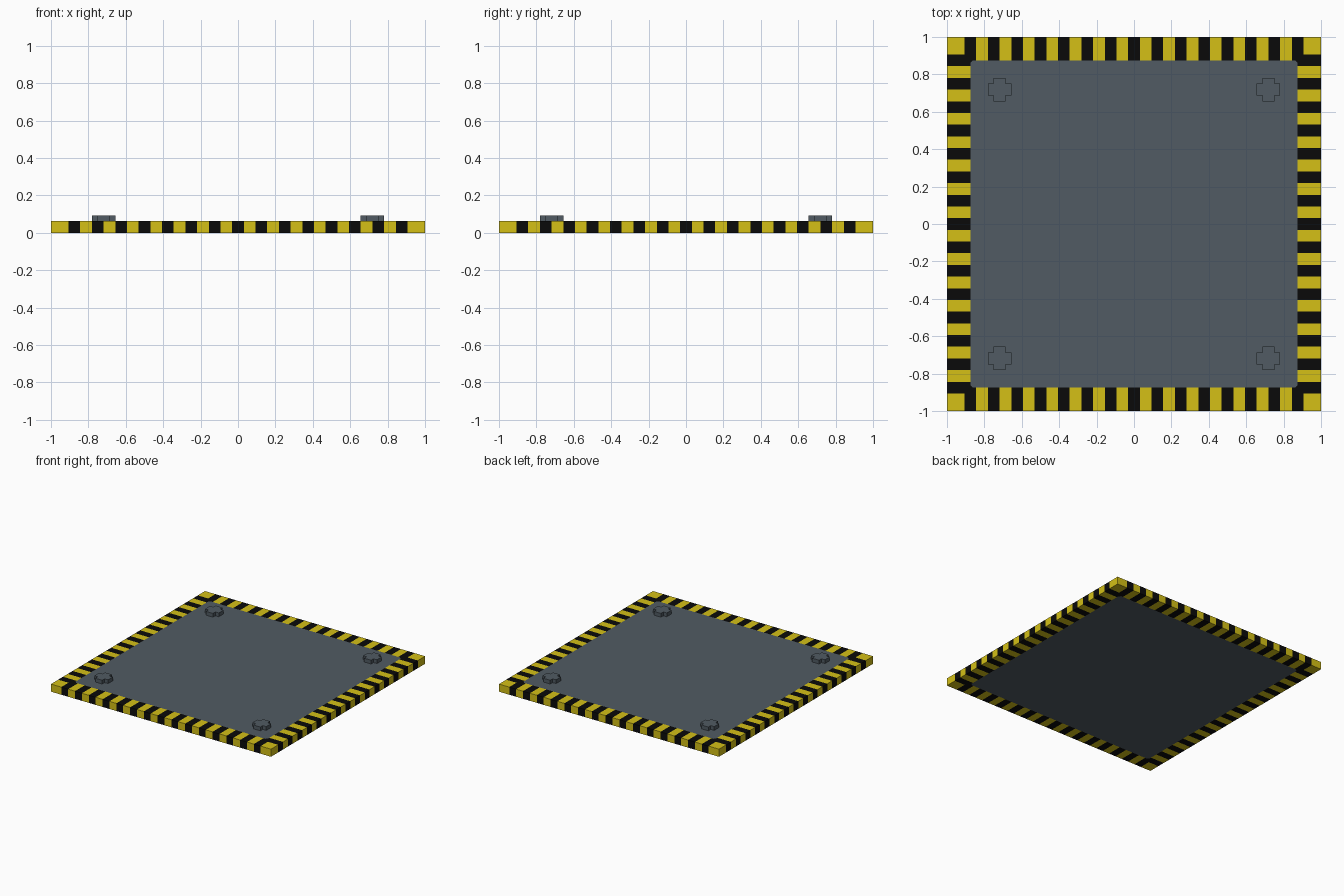
import bpy, bmesh
from mathutils import Vector

if "Cube" in bpy.data.objects:
    bpy.data.objects.remove(bpy.data.objects["Cube"])

U = 0.0625           # stripe width and plate thickness
RIM = 0.875          # inner edge of the striped border
CORNER = 1.735       # |x|+|y| limit that clips the panel corners


def material(name, rgb):
    m = bpy.data.materials.new(name)
    m.diffuse_color = (*rgb, 1)
    m.use_nodes = True
    m.node_tree.nodes["Principled BSDF"].inputs["Base Color"].default_value = m.diffuse_color
    return m


steel = material("slate_grey", (0.082, 0.105, 0.125))
yellow = material("warning_yellow", (0.66, 0.53, 0.008))
black = material("warning_black", (0.003, 0.003, 0.003))


def finish(bm, name, mats):
    me = bpy.data.meshes.new(name)
    bm.to_mesh(me)
    bm.free()
    for m in mats:
        me.materials.append(m)
    ob = bpy.data.objects.new(name, me)
    bpy.context.collection.objects.link(ob)
    return ob


# Plate: one slab, cut along the stripe and panel lines
bm = bmesh.new()
bmesh.ops.create_cube(bm, size=1)
bmesh.ops.scale(bm, vec=(2, 2, U), verts=bm.verts)
bmesh.ops.translate(bm, vec=(0, 0, U / 2), verts=bm.verts)


def cut(co, no):
    bmesh.ops.bisect_plane(bm, geom=bm.verts[:] + bm.edges[:] + bm.faces[:],
                           plane_co=co, plane_no=no, dist=1e-5)


lines = [(k + 0.5) * U for k in range(-15, 15)] + [-RIM, RIM]
for t in lines:
    cut((t, 0, 0), (1, 0, 0))
    cut((0, t, 0), (0, 1, 0))
for sx in (-1, 1):
    for sy in (-1, 1):
        cut(Vector((sx, sy, 0)) * CORNER / 2, Vector((sx, sy, 0)).normalized())

# Colour rule: grey panel inside, alternating stripes along the rim
for f in bm.faces:
    c = f.calc_center_median()
    x, y = abs(c.x), abs(c.y)
    if max(x, y) < RIM and x + y < CORNER:
        f.material_index = 0
    else:
        t = min(x, y)
        is_black = t < 14.5 * U and round(t / U) % 2 == 0
        f.material_index = 2 if is_black else 1
bmesh.ops.dissolve_limit(bm, angle_limit=0.01, verts=bm.verts[:], edges=bm.edges[:],
                         delimit={'MATERIAL', 'NORMAL'})
finish(bm, "striped_plate", (steel, yellow, black))

# Bolts: plus-shaped heads near the four corners
a, b, h = U / 2, U, U / 2
PLUS = [(b, -a), (b, a), (a, a), (a, b), (-a, b), (-a, a),
        (-b, a), (-b, -a), (-a, -a), (-a, -b), (a, -b), (a, -a)]
for i, (sx, sy) in enumerate([(-1, -1), (1, -1), (1, 1), (-1, 1)]):
    bm = bmesh.new()
    face = bm.faces.new([bm.verts.new((x, y, 0)) for x, y in PLUS])
    top = bmesh.ops.extrude_face_region(bm, geom=[face])["geom"]
    bmesh.ops.translate(bm, vec=(0, 0, h),
                        verts=[v for v in top if isinstance(v, bmesh.types.BMVert)])
    bmesh.ops.recalc_face_normals(bm, faces=bm.faces)
    ob = finish(bm, f"bolt_head_{i + 1}", (steel,))
    ob.location = (sx * 11.5 * U, sy * 11.5 * U, U)
